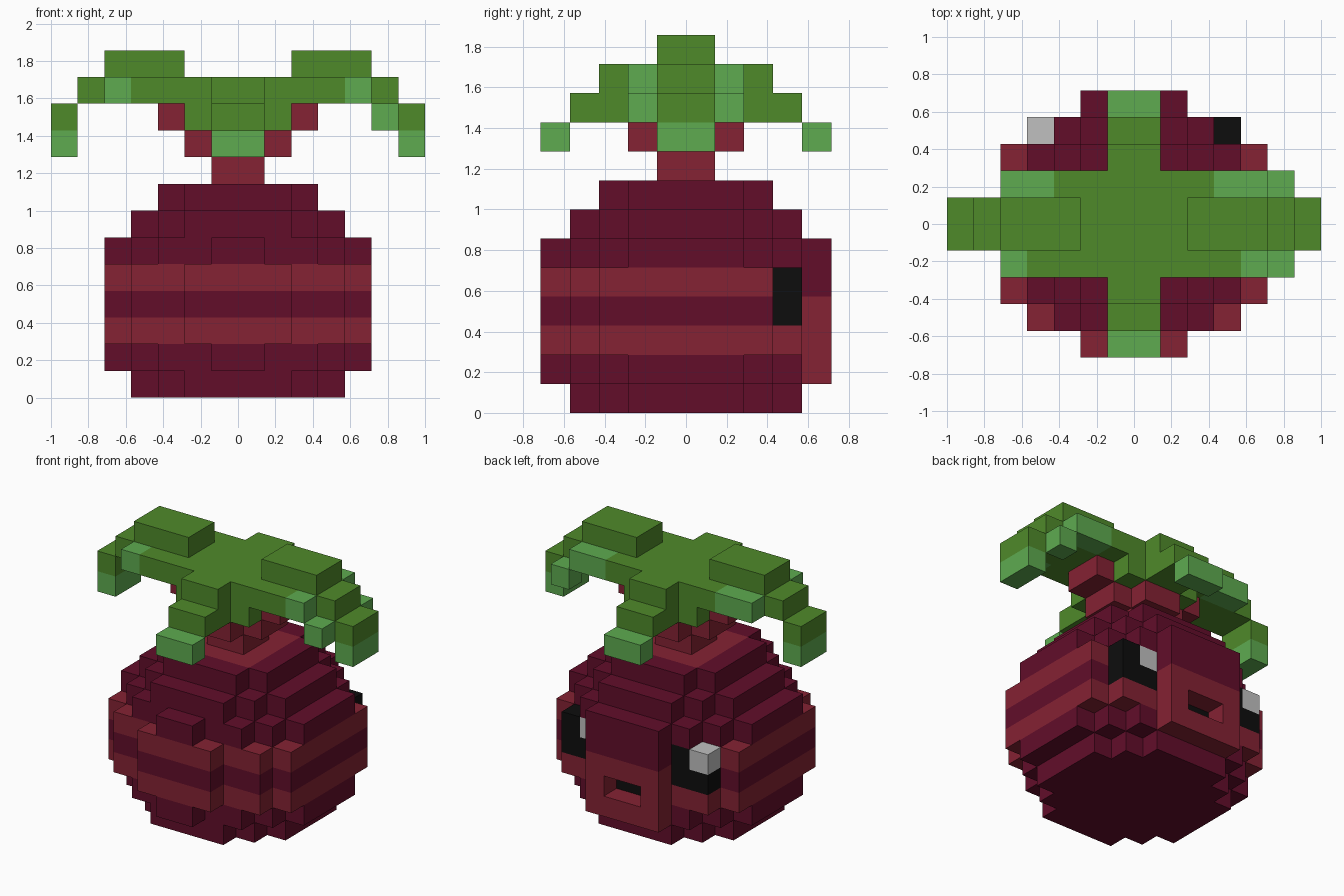
import bpy
import bmesh
from mathutils import Vector

cube = bpy.data.objects.get("Cube")
if cube:
    bpy.data.objects.remove(cube, do_unlink=True)

U = 1 / 7  # edge of one block


def linear(c):
    c /= 255
    return c / 12.92 if c <= 0.04045 else ((c + 0.055) / 1.055) ** 2.4


def material(name, rgb):
    m = bpy.data.materials.new(name)
    m.use_nodes = True
    col = (*[linear(c) for c in rgb], 1)
    m.diffuse_color = col
    m.node_tree.nodes["Principled BSDF"].inputs["Base Color"].default_value = col
    return m


MAROON = material("maroon", (98, 13, 42))
RED = material("dusty_red", (133, 34, 51))
GREEN = material("leaf_green", (79, 138, 42))
LIGHT = material("light_green", (94, 171, 80))
BLACK = material("black", (13, 13, 13))
GREY = material("pale_grey", (192, 192, 192))


def band(i):
    """Distance of a block from the middle plane, in whole blocks."""
    return i if i >= 0 else -1 - i


def box(x, y, z, mat):
    """Blocks filling the given (start, end) ranges."""
    return {(i, j, k): mat for i in range(*x) for j in range(*y) for k in range(*z)}


def mirrored(cells, axis):
    """Add the mirror image across x (0) or y (1)."""
    out = dict(cells)
    for c, m in cells.items():
        c = list(c)
        c[axis] = -1 - c[axis]
        out[tuple(c)] = m
    return out


parts = {}

# Round striped body: half widths per y band for each layer
CAP, SHOULDER, MIDDLE = [4, 4, 3, 2], [5, 5, 4, 3, 1], [5, 5, 5, 4, 2]
layers = [CAP, SHOULDER, MIDDLE, MIDDLE, MIDDLE, SHOULDER, CAP, [3, 3, 2]]
body = {}
for z, widths in enumerate(layers):
    for b, w in enumerate(widths):
        for y in (b, -1 - b):
            if y == 4:
                continue  # the muzzle sits here
            body.update(box((-w, w), (y, y + 1), (z, z + 1), RED if z in (2, 4) else MAROON))
for c in body:
    if c[2] == 7 and band(c[0]) < 2 and band(c[1]) < 2:
        body[c] = RED  # patch around the stem
    if c[2] == 2 and c[1] == 3 and band(c[0]) < 1:
        body[c] = BLACK  # back of the mouth

# Eyes, each with one pale block
for name, x, shine in (("left_eye", 2, 2), ("right_eye", -4, -4)):
    eye = box((x, x + 2), (3, 4), (3, 5), BLACK)
    eye[(shine, 3, 4)] = GREY
    for c in eye:
        body.pop(c, None)
    parts[name] = eye
parts["body"] = body

# Muzzle with an open mouth
muzzle = box((-2, 2), (4, 5), (1, 4), RED)
muzzle.update(box((-2, 2), (4, 5), (4, 6), MAROON))
for x in (-1, 0):
    del muzzle[(x, 4, 2)]
parts["muzzle"] = muzzle

# Branching stem
stem = box((-1, 1), (-1, 1), (8, 10), RED)
stem.update(box((-2, 2), (-1, 1), (9, 10), RED))
stem.update(box((-1, 1), (-2, 2), (9, 10), RED))
stem.update(mirrored(box((2, 3), (-1, 1), (10, 11), RED), 0))
parts["stem"] = stem

# Front and back leaves, stepping down to light tips
short = box((-1, 1), (0, 4), (10, 11), GREEN)
short.update(box((-2, 2), (0, 2), (10, 11), GREEN))
short.update(box((-1, 1), (0, 3), (11, 12), GREEN))
short.update(box((-1, 1), (4, 5), (9, 10), LIGHT))
parts["short_leaves"] = mirrored(short, 1)

# Long side leaves with raised ridge and drooping tips
long = box((1, 6), (-1, 1), (11, 12), GREEN)
long.update(box((1, 5), (-2, 2), (11, 12), GREEN))
long.update(box((2, 5), (-1, 1), (12, 13), GREEN))
long.update(box((6, 7), (-1, 1), (10, 11), GREEN))
long.update(box((6, 7), (-1, 1), (9, 10), LIGHT))
long.update(box((4, 5), (-2, -1), (11, 12), LIGHT))
long.update(box((3, 5), (1, 2), (11, 12), LIGHT))
long = mirrored(long, 0)
for y in (-2, 1):
    long[(5, y, 10)] = LIGHT  # extra flaps on the left leaf
parts["long_leaves"] = long

occupied = set().union(*parts.values())


def build(name, cells):
    """Skin the blocks with outward faces only and merge flat areas."""
    mats = list(dict.fromkeys(cells.values()))
    bm = bmesh.new()
    for c, mat in cells.items():
        centre = Vector(c) + Vector((0.5, 0.5, 0.5))
        for axis in range(3):
            for s in (-1, 1):
                n = Vector((0, 0, 0))
                n[axis] = s
                if tuple(int(a + b) for a, b in zip(c, n)) in occupied:
                    continue
                u = Vector((0, 0, 0))
                u[(axis + 1) % 3] = 0.5
                v = n.cross(u)
                mid = centre + n * 0.5
                f = bm.faces.new([bm.verts.new((mid + p) * U)
                                  for p in (-u - v, u - v, u + v, v - u)])
                f.material_index = mats.index(mat)
    bmesh.ops.remove_doubles(bm, verts=bm.verts, dist=0.001)
    bmesh.ops.dissolve_limit(bm, angle_limit=0.01, verts=bm.verts, edges=bm.edges,
                             delimit={'MATERIAL'})
    me = bpy.data.meshes.new(name)
    bm.to_mesh(me)
    bm.free()
    for m in mats:
        me.materials.append(m)
    bpy.context.collection.objects.link(bpy.data.objects.new(name, me))


for part_name, part_cells in parts.items():
    build(part_name, part_cells)
